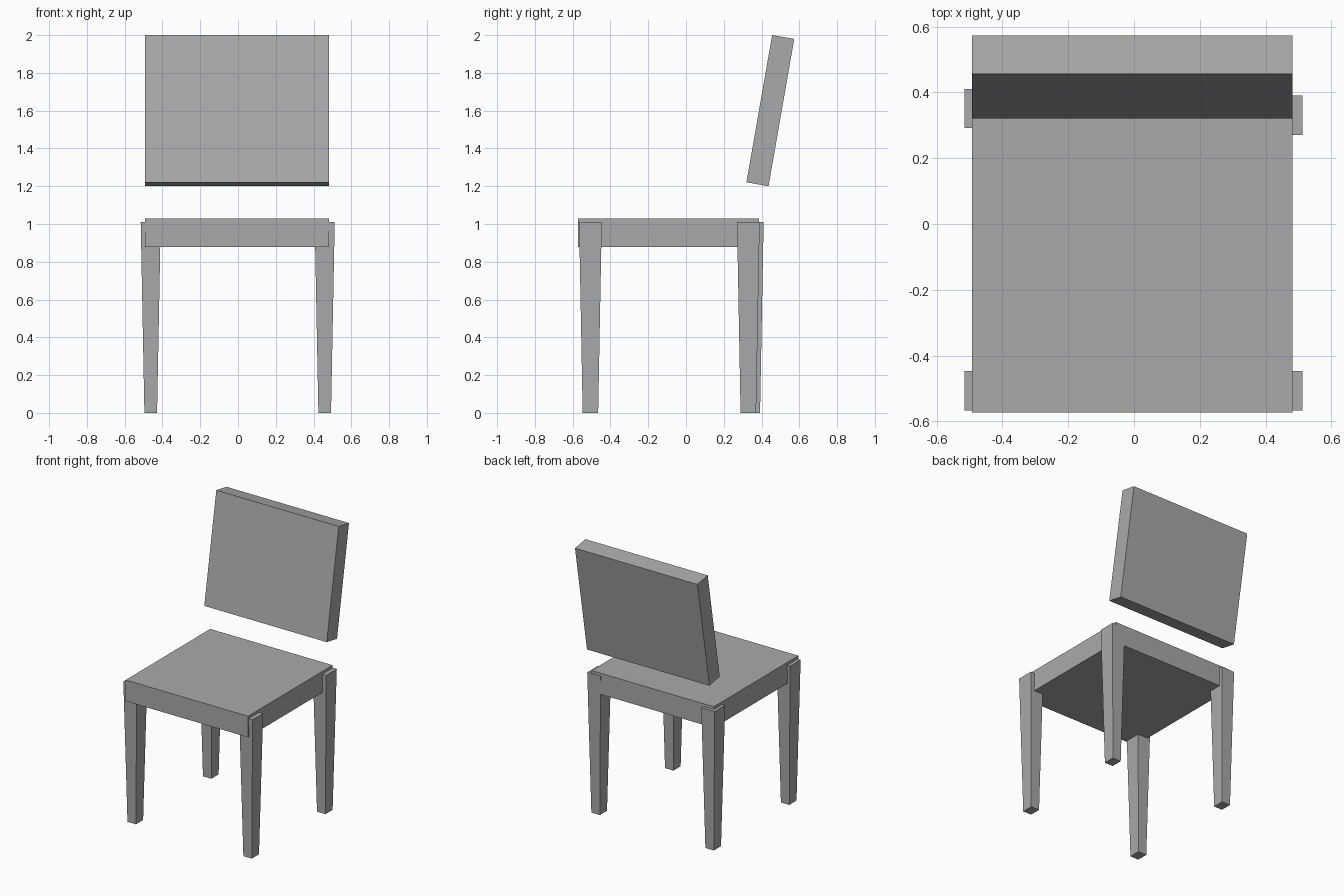
import bpy

if "Cube" in bpy.data.objects:
    bpy.data.objects.remove(bpy.data.objects["Cube"], do_unlink=True)

grey = bpy.data.materials.new("plain_grey")
grey.use_nodes = True
colour = (0.4, 0.4, 0.4, 1)
grey.diffuse_color = colour
grey.node_tree.nodes["Principled BSDF"].inputs["Base Color"].default_value = colour


def block(name, bottom, top):
    """Six-sided block between two rings of four corners."""
    sides = [(i, (i + 1) % 4, (i + 1) % 4 + 4, i + 4) for i in range(4)]
    mesh = bpy.data.meshes.new(name)
    mesh.from_pydata(bottom + top, [], [(3, 2, 1, 0), (4, 5, 6, 7)] + sides)
    mesh.materials.append(grey)
    obj = bpy.data.objects.new(name, mesh)
    bpy.context.collection.objects.link(obj)
    return obj


def ring(x0, x1, y0, y1, z0, z1=None):
    """Rectangle of corners, z0 along the front edge and z1 along the rear."""
    z1 = z0 if z1 is None else z1
    return [(x0, y0, z0), (x1, y0, z0), (x1, y1, z1), (x0, y1, z1)]


def leg(name, x, y):
    """Square leg tapering towards the floor."""
    foot, head = 0.0335, 0.053
    foot_y, head_y = 0.041, 0.06
    block(name,
          ring(x - foot, x + foot, y - foot_y, y + foot_y, 0),
          ring(x - head, x + head, y - head_y, y + head_y, 1.01))


# Seat slab and floating, tilted backrest
left, right = 0.481, -0.492
block("seat", ring(right, left, -0.573, 0.387, 0.878),
      ring(right, left, -0.573, 0.387, 1.03))
block("backrest", ring(right, left, 0.32, 0.437, 1.221, 1.2),
      ring(right, left, 0.456, 0.573, 2.0, 1.98))

# Legs, with the rear pair slightly staggered
leg("front_right_leg", -0.462, -0.506)
leg("front_left_leg", 0.459, -0.506)
leg("back_right_leg", -0.462, 0.351)
leg("back_left_leg", 0.459, 0.33)
